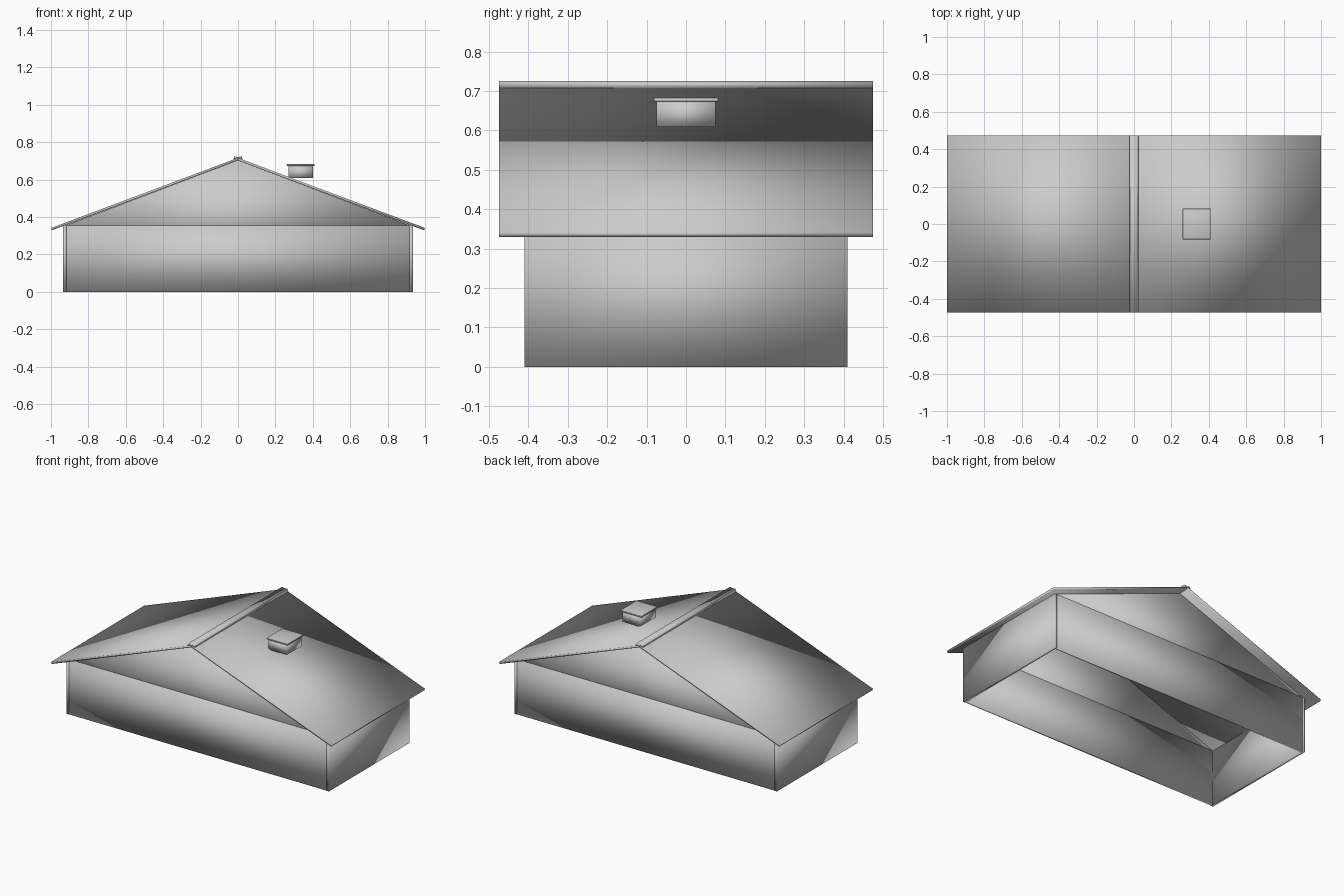
import bpy, bmesh

if "Cube" in bpy.data.objects:
    bpy.data.objects.remove(bpy.data.objects["Cube"])


def prism(name, profile, y0, y1, bevel=0.0):
    """Extrude a closed x-z profile from y0 to y1, with smooth shading."""
    bm = bmesh.new()
    face = bm.faces.new([bm.verts.new((x, y0, z)) for x, z in profile])
    res = bmesh.ops.extrude_face_region(bm, geom=[face])
    verts = [g for g in res["geom"] if isinstance(g, bmesh.types.BMVert)]
    bmesh.ops.translate(bm, verts=verts, vec=(0, y1 - y0, 0))
    bmesh.ops.recalc_face_normals(bm, faces=bm.faces)
    for f in bm.faces:
        f.smooth = True
    mesh = bpy.data.meshes.new(name)
    bm.to_mesh(mesh)
    bm.free()
    ob = bpy.data.objects.new(name, mesh)
    bpy.context.collection.objects.link(ob)
    if bevel:
        mod = ob.modifiers.new("soft_edges", "BEVEL")
        mod.width = bevel
        mod.segments = 2
    return ob


def box(name, x0, x1, y0, y1, z0, z1, bevel=0.0):
    return prism(name, [(x0, z0), (x1, z0), (x1, z1), (x0, z1)], y0, y1, bevel)


WALL_Z = 0.355

# long walls with gables above, open underneath
for side, y0, y1 in (("front", -0.408, -0.393), ("back", 0.393, 0.408)):
    box(side + "_wall", -0.92, 0.92, y0, y1, 0, WALL_Z)
    prism(side + "_gable", [(-0.92, WALL_Z), (0.92, WALL_Z), (0, 0.702)], y0, y1)

for side, s in (("left", -1), ("right", 1)):
    # short end walls
    x0, x1 = sorted((s * 0.918, s * 0.935))
    box(side + "_wall", x0, x1, -0.41, 0.41, 0, WALL_Z)
    # sloping roof slab
    prism(side + "_roof", [(0, 0.702), (0, 0.716), (s * 1.0, 0.341), (s * 0.995, 0.329)],
          -0.474, 0.474)

# ridge cap straddling the top
prism("ridge_cap", [(-0.025, 0.708), (-0.018, 0.725), (0, 0.720), (0.018, 0.725),
                    (0.025, 0.708), (0, 0.712)], -0.474, 0.474)

# roof vent with overhanging lid
box("vent_body", 0.27, 0.40, -0.075, 0.075, 0.608, 0.675)
box("vent_lid", 0.26, 0.41, -0.082, 0.082, 0.673, 0.683, 0.003)
